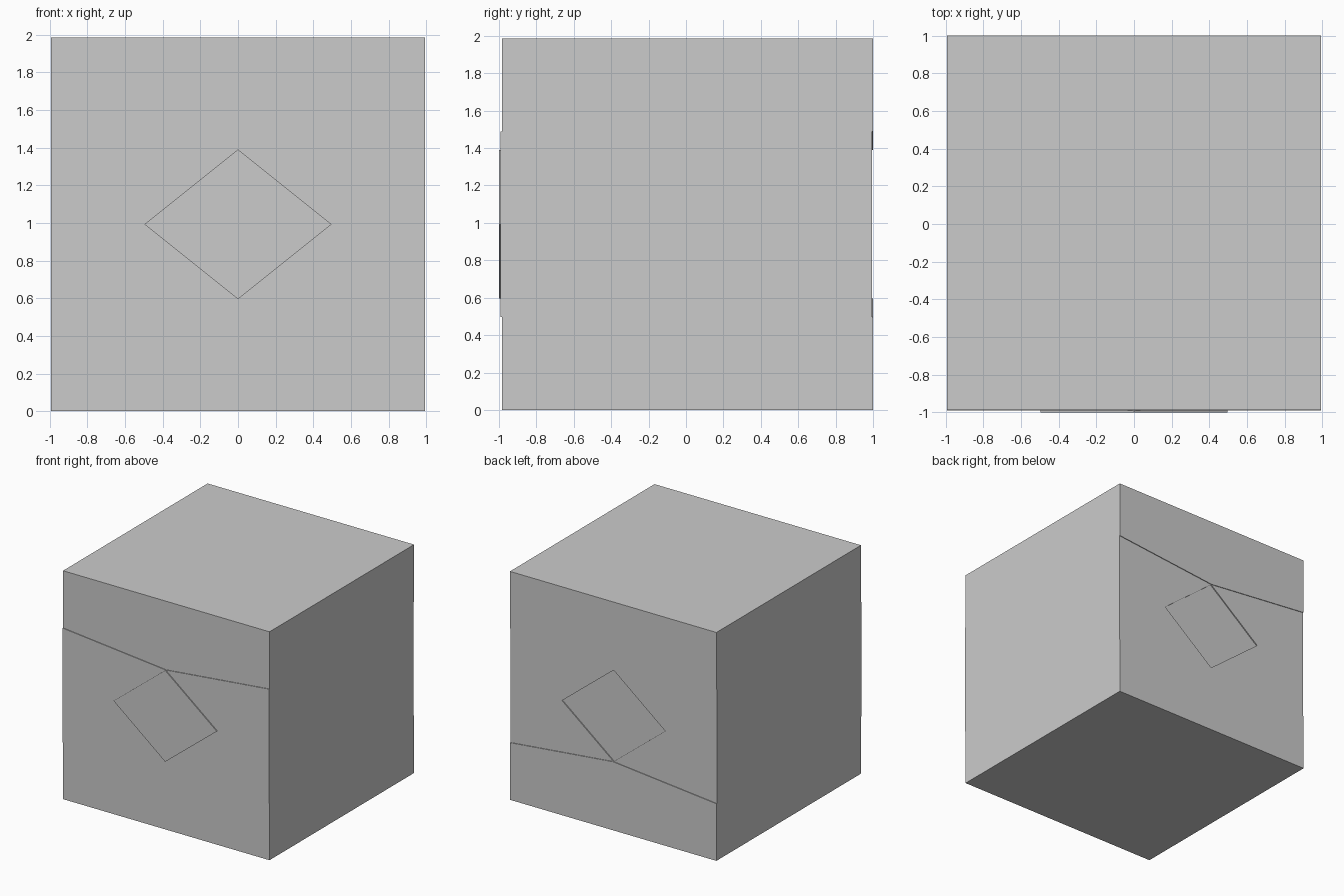
import bpy, bmesh

if "Cube" in bpy.data.objects:
    bpy.data.objects.remove(bpy.data.objects["Cube"])

S = 0.9925          # half size of the block
BACK = 1.0          # rear face of the unshifted pieces


def prism(name, profile, slide):
    """Extrude an x-z profile (unit = S) through the block, slid forward."""
    bm = bmesh.new()
    front = BACK - 2 * S - slide
    face = bm.faces.new([bm.verts.new((x * S, front, z * S)) for x, z in profile])
    ext = bmesh.ops.extrude_face_region(bm, geom=[face])
    verts = [v for v in ext["geom"] if isinstance(v, bmesh.types.BMVert)]
    bmesh.ops.translate(bm, verts=verts, vec=(0, 2 * S, 0))
    bmesh.ops.recalc_face_normals(bm, faces=bm.faces)
    mesh = bpy.data.meshes.new(name)
    bm.to_mesh(mesh)
    bm.free()
    ob = bpy.data.objects.new(name, mesh)
    bpy.context.collection.objects.link(ob)
    return ob


# Top and bottom blocks with shallow V faces
cap = [(-1, 1.5), (0, 1.4), (1, 1.5), (1, 2), (-1, 2)]
prism("top_block", cap, 0)
prism("bottom_block", [(x, 2 - z) for x, z in cap], 0)

# Four wedges of the middle band, split at mid height
wedge = [(0.5, 1), (1, 1), (1, 1.5), (0, 1.4)]
for sx, side in ((1, "right"), (-1, "left")):
    for sz, level in ((1, "upper"), (-1, "lower")):
        prism(f"{level}_{side}_wedge",
              [(sx * x, 1 + sz * (z - 1)) for x, z in wedge], 0.006)

# Diamond key standing slightly proud of the front
prism("diamond_key", [(-0.5, 1), (0, 0.6), (0.5, 1), (0, 1.4)], 2 - 2 * S)
